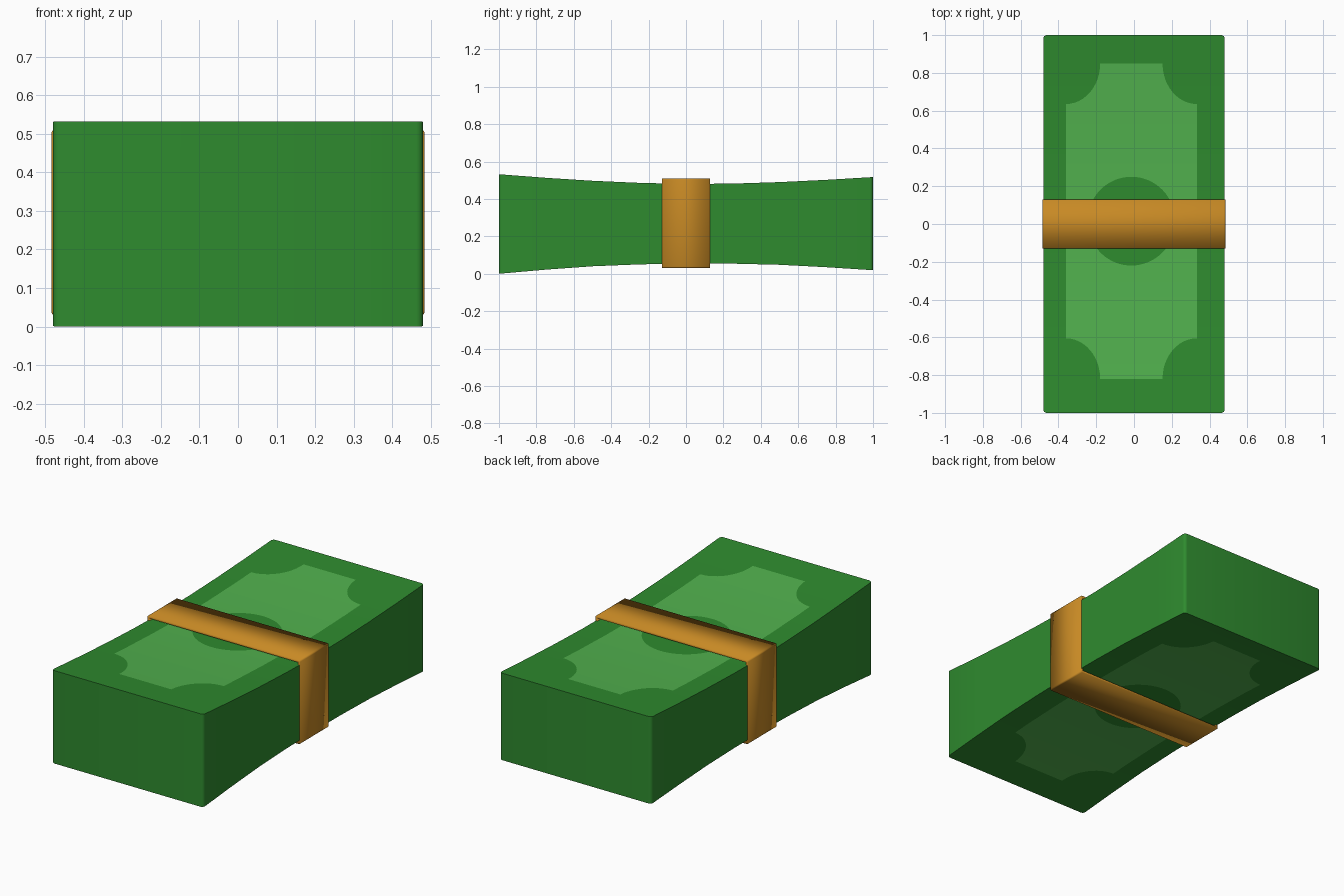
import bpy, bmesh, math

if "Cube" in bpy.data.objects:
    bpy.data.objects.remove(bpy.data.objects["Cube"])

def material(name, rgb):
    m = bpy.data.materials.new(name)
    m.diffuse_color = (*rgb, 1)
    m.use_nodes = True
    m.node_tree.nodes["Principled BSDF"].inputs["Base Color"].default_value = m.diffuse_color
    return m

DARK = material("dark green", (0.028, 0.258, 0.028))
LIGHT = material("light green", (0.083, 0.44, 0.076))
AMBER = material("amber paper", (0.57, 0.25, 0.018))

# side profile of the stack: y, bottom z, top z
PROFILE = [(-1, 0.0, 0.532), (-0.75, 0.022, 0.513), (-0.5, 0.04, 0.497),
           (-0.25, 0.05, 0.486), (0, 0.055, 0.48), (0.25, 0.054, 0.482),
           (0.5, 0.048, 0.49), (0.75, 0.035, 0.502), (1, 0.019, 0.517)]
STATIONS = [p[0] for p in PROFILE]

def height(y, col):
    for a, b in zip(PROFILE, PROFILE[1:]):
        if y <= b[0]:
            return a[col] + (b[col] - a[col]) * (y - a[0]) / (b[0] - a[0])
    return PROFILE[-1][col]

def finish(name, bm, mat, smooth=True):
    me = bpy.data.meshes.new(name)
    bm.to_mesh(me)
    bm.free()
    me.materials.append(mat)
    ob = bpy.data.objects.new(name, me)
    bpy.context.collection.objects.link(ob)
    if smooth:
        bpy.ops.object.select_all(action='DESELECT')
        ob.select_set(True)
        bpy.context.view_layer.objects.active = ob
        bpy.ops.object.shade_smooth_by_angle(angle=math.radians(35))
    return ob

# stack of notes: rings along y, pinched at the middle, rounded upright corners
bm = bmesh.new()
W = 0.48
rings = [[bm.verts.new((x, y, z)) for x, z in ((-W, lo), (W, lo), (W, hi), (-W, hi))]
         for y, lo, hi in PROFILE]
for a, b in zip(rings, rings[1:]):
    for i in range(4):
        j = (i + 1) % 4
        bm.faces.new((a[i], a[j], b[j], b[i]))
bm.faces.new(rings[0])
bm.faces.new(rings[-1][::-1])
bmesh.ops.recalc_face_normals(bm, faces=bm.faces)
corners = [e for e in bm.edges if abs(e.verts[0].co.y) == 1
           and e.verts[0].co.x == e.verts[1].co.x and e.verts[0].co.y == e.verts[1].co.y]
bmesh.ops.bevel(bm, geom=corners, offset=0.018, segments=4, profile=0.5, affect='EDGES')
finish("note_stack", bm, DARK)

# printed shapes: thin strips that follow the curved top and bottom
CX, CY = -0.014, 0.015

def printed_plate(name, outline, lift, mat, top):
    """outline: (y, half width) pairs, sorted in y"""
    bm = bmesh.new()
    rows = []
    for y, w in outline:
        z = height(y, 2) + lift if top else height(y, 1) - lift
        rows.append((bm.verts.new((CX - w, y, z)), bm.verts.new((CX + w, y, z))))
    for a, b in zip(rows, rows[1:]):
        quad = (a[0], a[1], b[1], b[0])
        bm.faces.new(quad if top else quad[::-1])
    finish(name, bm, mat)

# panel with scooped corners
PW, PH, RX, RY, N = 0.347, 0.835, 0.182, 0.215, 12
arc = [(PH - RY * math.cos(t), PW - RX * math.sin(t))
       for t in (math.radians(90) * i / N for i in range(N + 1))]
panel = [(CY - y, w) for y, w in arc] + [(CY + y, w) for y, w in arc]
panel += [(y, PW) for y in STATIONS if abs(y) < 0.6]
for s in (-0.75, 0.75):                       # follow the body's fold lines
    c = (PH - abs(s - CY)) / RY
    panel.append((s, PW - RX * math.sqrt(1 - c * c)))
panel.sort()

# central oval
oval = [(CY - 0.235 * math.cos(t), 0.232 * math.sin(t))
        for t in (math.pi * i / 32 for i in range(33))]
oval.append((0, 0.232))
oval.sort()

for side, top in (("top", True), ("bottom", False)):
    printed_plate(side + "_panel", panel, 0.002, LIGHT, top)
    printed_plate(side + "_oval", oval, 0.004, DARK, top)

# paper band: thin sleeve around the middle
bm = bmesh.new()
bmesh.ops.create_cube(bm, size=1)
for v in bm.verts:
    v.co = (v.co.x * 0.968, v.co.y * 0.258, 0.27 + v.co.z * 0.48)
bmesh.ops.delete(bm, geom=[f for f in bm.faces if abs(f.normal.y) > 0.9], context='FACES_ONLY')
long_edges = [e for e in bm.edges if abs(e.verts[0].co.y - e.verts[1].co.y) > 0.1]
bmesh.ops.bevel(bm, geom=long_edges, offset=0.008, segments=2, profile=0.5, affect='EDGES')
band = finish("paper_band", bm, AMBER)
mod = band.modifiers.new("thickness", 'SOLIDIFY')
mod.thickness = 0.014
mod.offset = -1
